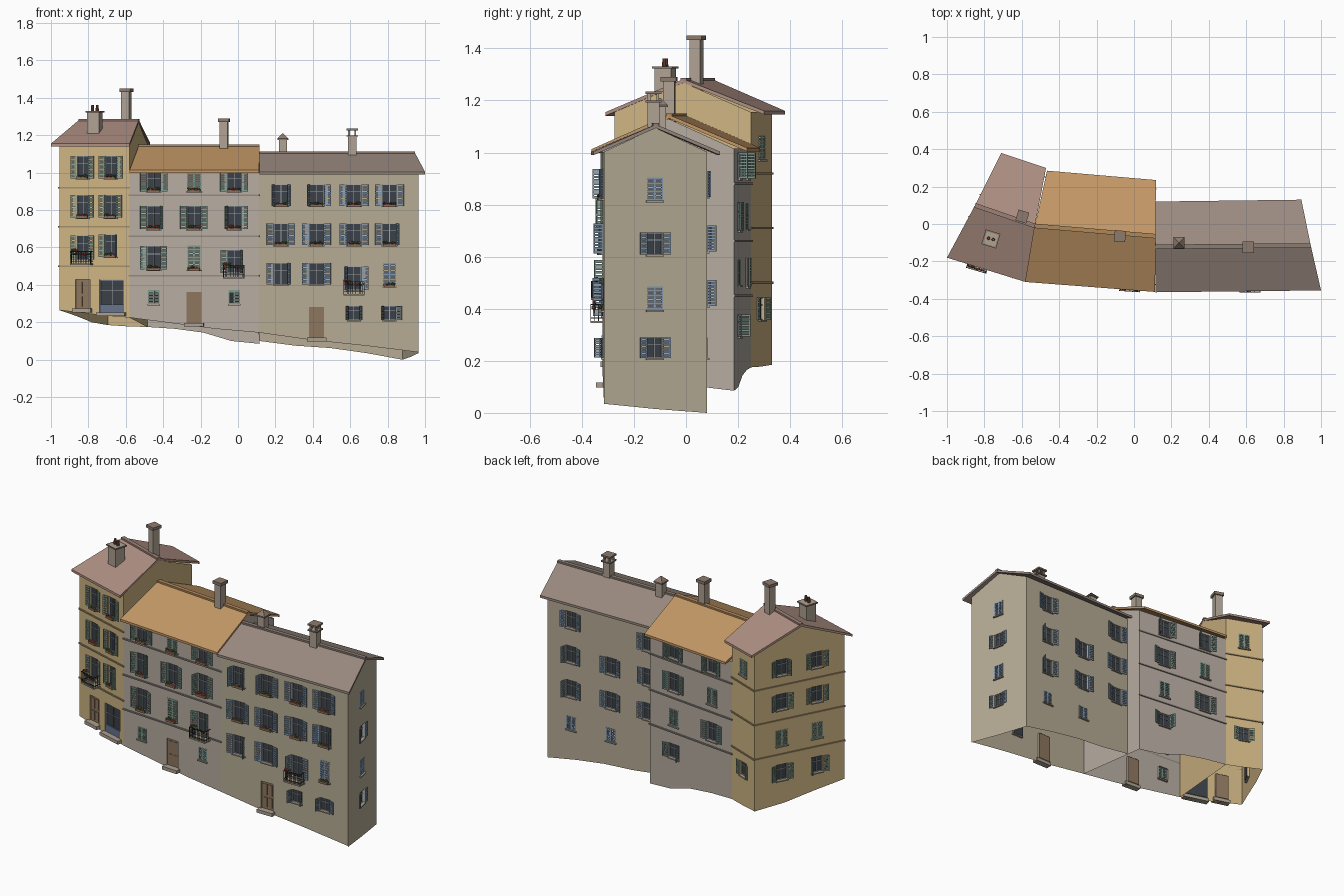
import bpy, bmesh, math, random
from mathutils import Matrix, Vector

if "Cube" in bpy.data.objects:
    bpy.data.objects.remove(bpy.data.objects["Cube"])
random.seed(4)
PARTS = {}

def part(name, rgb):
    """Mesh being collected under a part name, with an sRGB colour."""
    if name not in PARTS:
        PARTS[name] = (bmesh.new(), [c ** 2.2 for c in rgb])
    return PARTS[name][0]

def box(bm, M, lo, hi):
    lo, hi = Vector(lo), Vector(hi)
    T = Matrix.Translation((lo + hi) / 2) @ Matrix.Diagonal((*(hi - lo), 1))
    bmesh.ops.create_cube(bm, size=1, matrix=M @ T)

def clumps(M, x0, x1, y, z, n, hues):
    for i in range(n):
        name, rgb = random.choice(hues)
        x = x0 + (x1 - x0) * (i + .5) / n
        T = Matrix.Translation((x, y + random.uniform(-.004, .004), z + random.uniform(-.003, .006)))
        bmesh.ops.create_icosphere(part(name, rgb), subdivisions=1, radius=random.uniform(.006, .009), matrix=M @ T)

LEAF, PINK, RED = ("leaves", (.3, .4, .25)), ("pink_flowers", (.8, .5, .55)), ("red_flowers", (.75, .25, .2))
GREEN, BLUE, SAGE = (.53, .62, .57), (.52, .6, .68), (.5, .6, .56)
FRAME, IRON, STONE = (.62, .64, .65), (.2, .2, .2), (.66, .62, .56)

def shutter(bm, M, w, h):
    """Louvred leaf: hinge at x=0, spanning +x."""
    for x in (0, w - .005):
        box(bm, M, (x, -.005, -h / 2), (x + .005, 0, h / 2))
    for z in (-h / 2, -.003, h / 2 - .006):
        box(bm, M, (0, -.005, z), (w, 0, z + .006))
    n = 9
    for i in range(n):
        z = -h / 2 + h * (i + .2) / n
        box(bm, M, (.004, -.004, z), (w - .004, -.001, z + h / n * .7))

def window(house, M, w, h, kind, col):
    """Opening fittings; M is centred on the opening, -y points outward."""
    bm = part(house + "_shutters", col)
    if kind[0] == "c":
        for s in (-1, 1):
            R = Matrix.Translation((-w / 2 if s < 0 else 0, .003, 0))
            shutter(bm, M @ R, w / 2, h)
    elif kind[0] == "d":
        d = part("doors", (.55, .46, .37))
        box(d, M, (-w / 2, .008, -h / 2), (w / 2, .014, h / 2))
        for x in (-w * .38, w * .06):
            for z, k in ((-h * .42, .35), (h * .02, .4)):
                box(d, M, (x, .005, z), (x + w * .32, .009, z + h * k))
    else:
        box(part("window_glass", (.24, .26, .29)), M, (-w / 2, .012, -h / 2), (w / 2, .015, h / 2))
        f = part("window_frames", FRAME)
        for x in (-w / 2, -.0015, w / 2 - .003):
            box(f, M, (x, .007, -h / 2), (x + .003, .013, h / 2))
        for z in (-h / 2, h * .15, h / 2 - .003):
            box(f, M, (-w / 2, .007, z), (w / 2, .013, z + .003))
    if kind[0] == "s":
        box(part("shop_panel", (.4, .45, .55)), M, (-w / 2, .004, -h / 2), (w / 2, .012, -h * .25))
    if kind[0] in "ds":
        box(part("door_steps", STONE), M, (-w / 2 - .012, -.028, -h / 2 - .02), (w / 2 + .012, .01, -h / 2))
    else:
        box(part("window_sills", STONE), M, (-w / 2 - .004, -.01, -h / 2 - .007), (w / 2 + .004, .012, -h / 2))
    if kind[0] == "o":
        for s in (-1, 1):
            a = math.radians(random.choice((5, 8, 15, 20, 70)))
            L = Matrix.Translation((s * w / 2, -.002, 0)) @ Matrix.Rotation(-a if s > 0 else math.pi + a, 4, 'Z')
            if s < 0:
                L = L @ Matrix.Translation((0, .005, 0))
            shutter(bm, M @ L, w / 2, h)
    if "f" in kind:   # flower box on the sill
        box(part("flower_boxes", (.55, .42, .34)), M, (-w * .45, -.022, -h / 2 - .006), (w * .45, -.006, -h / 2 + .007))
        clumps(M, -w * .45, w * .45, -.014, -h / 2 + .01, 6, (LEAF, LEAF, random.choice((PINK, RED))))
    if "b" in kind:   # balcony with iron railing and plants
        zb, r, dep = -h / 2 - .02, .056, .05
        box(part("balcony_slabs", STONE), M, (-r, -dep, zb - .008), (r, 0, zb))
        k = part("balcony_railings", IRON)
        for z in (zb + .01, zb + .062):
            box(k, M, (-r, -dep, z), (r, -dep + .003, z + .003))
            for x in (-r, r - .003):
                box(k, M, (x, -dep, z), (x + .003, 0, z + .003))
        for i in range(13):
            x = -r + i * (2 * r - .002) / 12
            box(k, M, (x, -dep, zb), (x + .002, -dep + .002, zb + .064))
        for x in (-r, r - .002):
            for y in (-.035, -.02):
                box(k, M, (x, y, zb), (x + .002, y + .002, zb + .064))
        clumps(M, -r, r, -dep + .012, zb + .05, 9, (LEAF, LEAF, PINK, RED))
        clumps(M, -r, -r + .04, -dep + .015, zb + .068, 4, (LEAF, LEAF, RED))

def wall(house, rgb, p0, p1, bottoms, eave, ridge=None, openings=(), axis=0, shut=BLUE, bands=()):
    """Wall with cut openings; p0 to p1 runs left to right seen from outside."""
    p0, p1 = Vector((*p0, 0)), Vector((*p1, 0))
    L = (p1 - p0).length
    d = (p1 - p0) / L
    n = Vector((d.y, -d.x, 0))
    M = Matrix((d, -n, (0, 0, 1))).transposed().to_4x4()
    M.translation = p0
    bm, edges = part(house + "_walls", rgb), []

    def loop(pts):
        vs = [bm.verts.new(M @ Vector((x, 0, z))) for x, z in pts]
        edges.extend(bm.edges.new((vs[i], vs[(i + 1) % len(vs)])) for i in range(len(vs)))
        return vs
    m = len(bottoms) - 1
    loop([(L * i / m, z) for i, z in enumerate(bottoms)] + [(L, eave)]
         + ([(L / 2, ridge)] if ridge else []) + [(0, eave)])
    holes = []
    for c, z, w, h, kind in openings:
        x = L * (c - p0[axis]) / (p1[axis] - p0[axis])
        holes.append(loop([(x - w / 2, z - h / 2), (x + w / 2, z - h / 2), (x + w / 2, z + h / 2), (x - w / 2, z + h / 2)]))
        window(house, M @ Matrix.Translation((x, 0, z)), w, h, kind, shut)
    res = bmesh.ops.triangle_fill(bm, use_beauty=True, edges=edges, normal=n)
    for f in [g for g in res["geom"] if isinstance(g, bmesh.types.BMFace)]:
        f.normal_update()
        if f.normal.dot(n) < 0:
            f.normal_flip()
    for vs in holes:   # reveals
        inner = [bm.verts.new(v.co - n * .015) for v in vs]
        for i in range(4):
            j = (i + 1) % 4
            bm.faces.new((vs[i], vs[j], inner[j], inner[i]))
    for z in bands:    # string courses
        box(part(house + "_string_courses", [c * .8 for c in rgb]), M, (-.004, -.006, z - .004), (L + .004, 0, z + .004))

def roof(house, rgb, left, right, zs, t=.014):
    """Pitched slab: each end gives front eave, ridge and back eave points."""
    bm = part(house + "_roof", rgb)
    rings = []
    for end in (left, right):
        top = [bm.verts.new((*p, z)) for p, z in zip(end, zs)]
        low = [bm.verts.new((*p, z - t)) for p, z in zip(end, zs)]
        rings.append(top + low[::-1])
    a, b = rings
    for i in range(6):
        j = (i + 1) % 6
        bm.faces.new((a[i], b[i], b[j], a[j]))
    for r in rings:
        bm.faces.new((r[0], r[1], r[4], r[5]))
        bm.faces.new((r[1], r[2], r[3], r[4]))
    bmesh.ops.recalc_face_normals(bm, faces=bm.faces)
    p, q = Vector((*left[1], zs[1])), Vector((*right[1], zs[1]))
    R = Matrix.Translation(p) @ (q - p).to_track_quat('X', 'Z').to_matrix().to_4x4()
    box(part(house + "_ridge_cap", [c * .9 for c in rgb]), R, (0, -.012, -.008), ((q - p).length, .012, .005))

def chimney(x, y, w, z0, z1, style, ang=0):
    M = Matrix.Translation((x, y, 0)) @ Matrix.Rotation(math.radians(ang), 4, 'Z')
    bm, r = part("chimneys", (.68, .63, .57)), w / 2
    body = z1 - {"pots": .03, "pyramid": .028, "slab": .01, "open": .035}[style]
    box(bm, M, (-r, -r, z0), (r, r, body))
    cap = part("chimney_caps", (.55, .48, .43))
    e = r + .008
    box(cap, M, (-e, -e, body - .008), (e, e, body + (.01 if style == "slab" else 0)))
    if style == "pyramid":
        T = Matrix.Translation((0, 0, body + .014)) @ Matrix.Rotation(math.pi / 4, 4, 'Z')
        bmesh.ops.create_cone(cap, cap_ends=True, segments=4, radius1=e * 1.41, radius2=.003, depth=.028, matrix=M @ T)
    if style == "pots":
        for s in (-.013, .013):
            bmesh.ops.create_cone(part("chimney_pots", (.5, .33, .26)), cap_ends=True, segments=10, radius1=.009,
                                  radius2=.007, depth=.035, matrix=M @ Matrix.Translation((s, 0, body + .014)))
    if style == "open":
        for sx in (-1, 1):
            for sy in (-1, 1):
                cx, cy = sx * (r - .006), sy * (r - .006)
                box(bm, M, (cx - .005, cy - .005, body), (cx + .005, cy + .005, z1 - .01))
        box(cap, M, (-e, -e, z1 - .01), (e, e, z1))

# Left house
YEL = (.80, .70, .51)
FL, FR, BR, BL = (-.955, -.165), (-.58, -.275), (-.485, .25), (-.695, .33)
bA = (.5, .71, .92)
wall("left_house", YEL, FL, FR, (.265, .25, .235, .225), 1.155, bands=bA, shut=GREEN, openings=[
    (-.83, 1.03, .066, .12, "of"), (-.68, 1.03, .066, .12, "of"), (-.83, .82, .066, .12, "of"), (-.68, .82, .066, .12, "of"),
    (-.83, .6, .066, .13, "ob"), (-.68, .61, .066, .12, "of"), (-.83, .35, .08, .155, "d"), (-.675, .34, .135, .175, "s")])
wall("left_house", YEL, BL, FL, (.185, .2, .235, .265), 1.155, 1.27, axis=1, bands=bA, shut=GREEN, openings=[
    (y, z, .07, .095, k) for y in (.18, -.015) for z, k in ((1.03, "o"), (.82, "o"), (.6, "c"), (.39, "o"))])
wall("left_house", YEL, BR, BL, (.175, .178, .185), 1.155, bands=bA, shut=GREEN, openings=[
    (-.59, 1.02, .07, .095, "c"), (-.59, .4, .06, .085, "o")])
wall("left_house", YEL, FR, BR, (.225, .2, .175), 1.155, 1.27)
roof("left_house", (.68, .56, .51), ((-1, -.18), (-.85, .10), (-.71, .38)), ((-.58, -.31), (-.53, -.01), (-.47, .30)), (1.155, 1.282, 1.16))

# Middle house
TAUPE = (.71, .67, .63)
F2, B2 = (.11, -.32), (.115, .185)
bB = (.45, .66, .88)
wall("middle_house", TAUPE, FR, F2, (.225, .195, .165, .145), 1.015, bands=bB, shut=SAGE, openings=[
    (-.45, .95, .075, .1, "of"), (-.235, .95, .075, .1, "cf"), (-.02, .95, .075, .1, "of"),
    (-.45, .76, .075, .125, "of"), (-.235, .76, .075, .125, "of"), (-.02, .76, .075, .125, "of"),
    (-.45, .545, .075, .125, "of"), (-.235, .545, .07, .13, "cf"), (-.02, .525, .075, .125, "ob"),
    (-.45, .335, .06, .075, "c"), (-.235, .279, .08, .165, "d"), (-.02, .335, .06, .075, "c")])
wall("middle_house", TAUPE, B2, BR, (.085, .1, .145, .165, .175), 1.015, bands=bB, shut=SAGE, openings=[
    (-.06, .95, .075, .1, "o"), (-.34, .95, .075, .1, "o"), (-.06, .755, .075, .11, "o"), (-.34, .755, .07, .1, "c"),
    (-.06, .54, .07, .1, "c"), (-.34, .54, .075, .11, "o"), (-.06, .335, .075, .085, "o")])
wall("middle_house", TAUPE, F2, B2, (.145, .115, .085), 1.015, 1.13)
roof("middle_house", (.76, .59, .40), ((-.58, -.31), (-.53, -.01), (-.465, .285)), ((.113, -.363), (.115, -.065), (.117, .235)), (1.013, 1.145, 1.018))

# Right house
SAND = (.71, .67, .58)
F3, B3, B23 = (.965, -.315), (.88, .08), (.115, .08)
wall("right_house", SAND, F2, F3, (.145, .105, .075, .04), 1.003, openings=[
    *[(x, z, .078, .115, "of") for x in (.23, .42, .62, .81) for z in (.88, .67)],
    (.23, .46, .078, .115, "o"), (.42, .46, .078, .115, "o"), (.62, .435, .078, .125, "ob"), (.81, .455, .068, .125, "cf"),
    (.62, .25, .068, .075, "o"), (.81, .25, .068, .075, "o"), (.42, .2, .08, .165, "d")])
wall("right_house", SAND, F3, B3, (.035, .015, 0), 1.003, 1.095, axis=1, openings=[
    (-.12, .86, .062, .09, "c"), (-.12, .65, .062, .085, "o"), (-.12, .44, .062, .09, "c"), (-.12, .25, .062, .08, "o")])
wall("right_house", SAND, B3, B23, (0, .035, .062, .075, .1), 1.003, openings=[
    (.72, .88, .07, .1, "o"), (.2, .88, .07, .1, "o"),
    *[(x, z, .07, .1, "o") for x in (.72, .45, .2) for z in (.67, .46)],
    (.72, .25, .065, .08, "c"), (.45, .25, .065, .08, "c")])
roof("right_house", (.60, .54, .50), ((.115, -.365), (.115, -.122), (.115, .12)), ((1.0, -.355), (.945, -.115), (.895, .13)), (1.004, 1.108, 1.004))

# Chimneys
chimney(-.765, -.08, .066, 1.17, 1.36, "pots", -17)
chimney(-.597, .04, .044, 1.2, 1.45, "slab", -17)
chimney(-.075, -.065, .044, 1.1, 1.29, "slab", -5)
chimney(.24, -.10, .044, 1.06, 1.21, "pyramid")
chimney(.61, -.125, .046, 1.06, 1.235, "open")

# Turn the collected parts into objects
for name, (bm, col) in PARTS.items():
    me = bpy.data.meshes.new(name)
    bm.to_mesh(me)
    bm.free()
    mat = bpy.data.materials.new(name)
    mat.diffuse_color = (*col, 1)
    mat.use_nodes = True
    mat.node_tree.nodes["Principled BSDF"].inputs["Base Color"].default_value = mat.diffuse_color
    me.materials.append(mat)
    bpy.context.collection.objects.link(bpy.data.objects.new(name, me))
